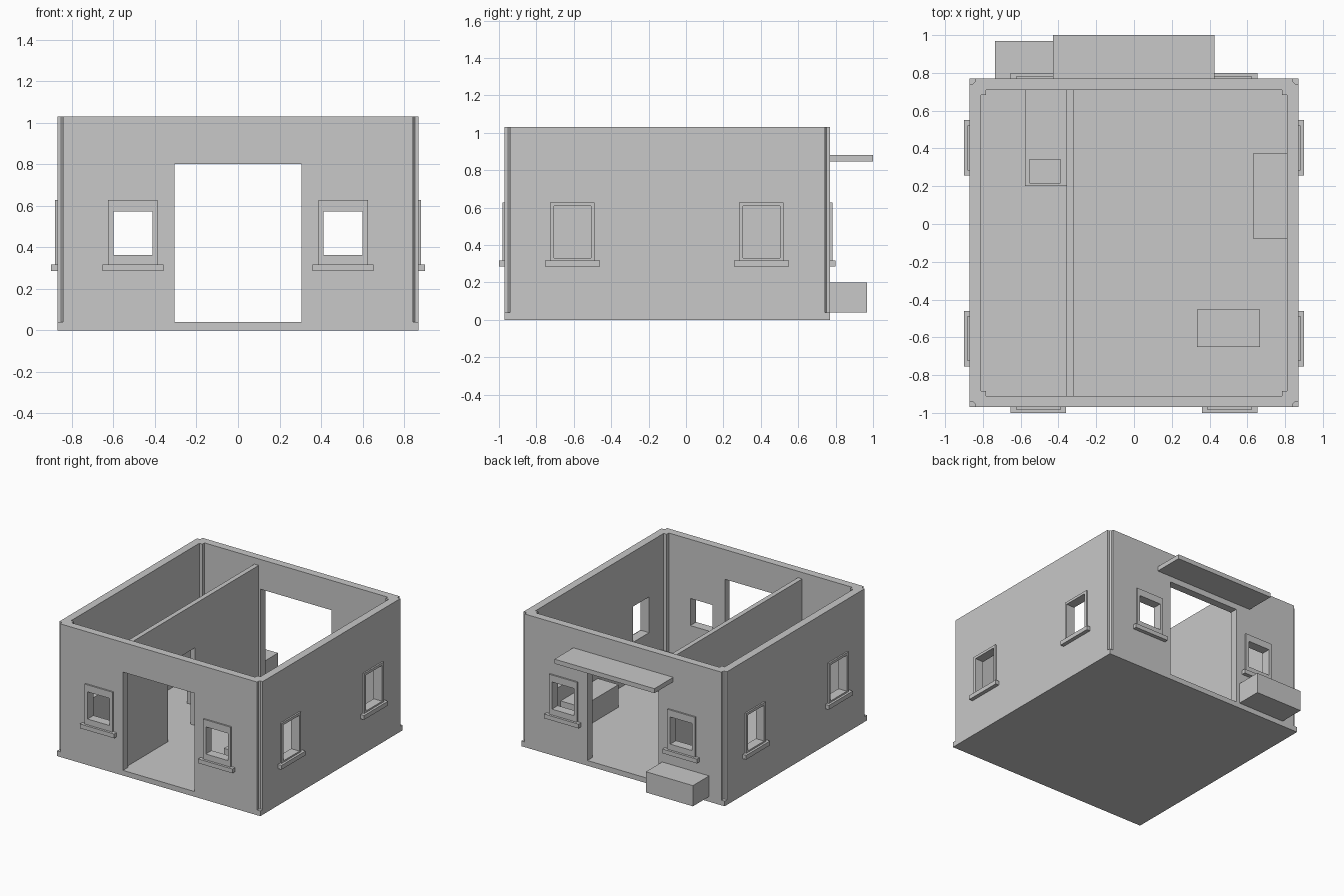
import bpy, bmesh

if "Cube" in bpy.data.objects:
    bpy.data.objects.remove(bpy.data.objects["Cube"])

grey = bpy.data.materials.new("plain grey")
grey.diffuse_color = (0.58, 0.58, 0.58, 1)
grey.use_nodes = True
grey.node_tree.nodes["Principled BSDF"].inputs["Base Color"].default_value = grey.diffuse_color

X, Y0, Y1 = 0.87, -0.97, 0.77      # outer wall faces
T = 0.06                           # wall thickness
FLOOR, TOP = 0.04, 1.03


def prism(name, points, z0, z1):
    """Extrude a flat outline from z0 to z1."""
    bm = bmesh.new()
    face = bm.faces.new([bm.verts.new((x, y, z0)) for x, y in points])
    ext = bmesh.ops.extrude_face_region(bm, geom=[face])
    verts = [g for g in ext["geom"] if isinstance(g, bmesh.types.BMVert)]
    bmesh.ops.translate(bm, verts=verts, vec=(0, 0, z1 - z0))
    bmesh.ops.recalc_face_normals(bm, faces=bm.faces)
    mesh = bpy.data.meshes.new(name)
    bm.to_mesh(mesh)
    bm.free()
    mesh.materials.append(grey)
    ob = bpy.data.objects.new(name, mesh)
    bpy.context.collection.objects.link(ob)
    return ob


def box(name, x0, x1, y0, y1, z0, z1):
    return prism(name, [(x0, y0), (x1, y0), (x1, y1), (x0, y1)], z0, z1)


def outline(x, y0, y1, corner):
    """Rectangle whose four corners are replaced by a mirrored corner profile."""
    pts = []
    for cx, cy, sx, sy in ((-x, y0, 1, 1), (x, y0, -1, 1), (x, y1, -1, -1), (-x, y1, 1, -1)):
        c = [(cx + sx * a, cy + sy * b) for a, b in corner]
        pts += c if sx * sy > 0 else c[::-1]
    return pts


def cut(ob, cutter):
    cutter.hide_render = True
    mod = ob.modifiers.new("cut", 'BOOLEAN')
    mod.operation = 'DIFFERENCE'
    mod.solver = 'EXACT'
    mod.object = cutter
    bpy.context.view_layer.objects.active = ob
    bpy.ops.object.modifier_apply(modifier=mod.name)
    bpy.data.objects.remove(cutter)


# Floor slab and outer walls with notched corners
box("floor_slab", -X, X, Y0, Y1, 0, FLOOR)
walls = prism("walls", outline(X, Y0, Y1, [(0, .028), (.018, .028), (.028, .018), (.028, 0)]), FLOOR, TOP)
cut(walls, prism("room_cutter", outline(X - T, Y0 + T, Y1 - T, [(0, .026), (.026, .026), (.026, 0)]), -0.1, 1.2))

# Front and back doorways
for y in (Y0, Y1):
    cut(walls, box("door_cutter", -0.305, 0.305, y - 0.1, y + 0.1, -0.05, 0.80))


def window(side, out, wall, centre, half, z0, z1):
    """Window on the wall at coordinate `wall` facing direction `out`."""
    def part(name, h, d0, d1, za, zb):
        a, b = sorted((wall + out * d0, wall + out * d1))
        if side in ("front", "back"):
            return box(name, centre - h, centre + h, a, b, za, zb)
        return box(name, a, b, centre - h, centre + h, za, zb)
    frame = part(side + "_window_frame", 0.119, 0, 0.012, 0.318, 0.627)
    part(side + "_window_sill", 0.147, 0, 0.03, 0.285, 0.318)
    for ob in (walls, frame):
        cut(ob, part("window_cutter", half, -0.1, 0.1, z0, z1))


for s in (-1, 1):
    window("front", -1, Y0, s * 0.506, 0.094, 0.363, 0.573)
    window("back", 1, Y1, s * 0.506, 0.094, 0.363, 0.573)
    for y in (-0.607, 0.403):
        window("right" if s > 0 else "left", s, s * X, y, 0.099, 0.33, 0.607)

# Inner partition with a doorway
partition = box("partition", -0.357, -0.32, Y0 + T, Y1 - T, FLOOR, 0.98)
cut(partition, box("partition_cutter", -0.5, -0.2, -0.40, -0.07, -0.05, 0.64))

# Canopy and planter at the back
box("canopy", -0.43, 0.425, Y1, 1.0, 0.845, 0.88)
box("planter", -0.737, -0.335, Y1, 0.968, FLOOR, 0.20)

# Furniture
box("bed", -0.577, -0.357, 0.20, Y1 - T, FLOOR, 0.18)
box("pillow", -0.553, -0.39, 0.215, 0.345, 0.18, 0.21)
box("cabinet", 0.633, X - T, -0.08, 0.375, FLOOR, 0.215)
box("table", 0.334, 0.667, -0.65, -0.452, FLOOR, 0.26)
